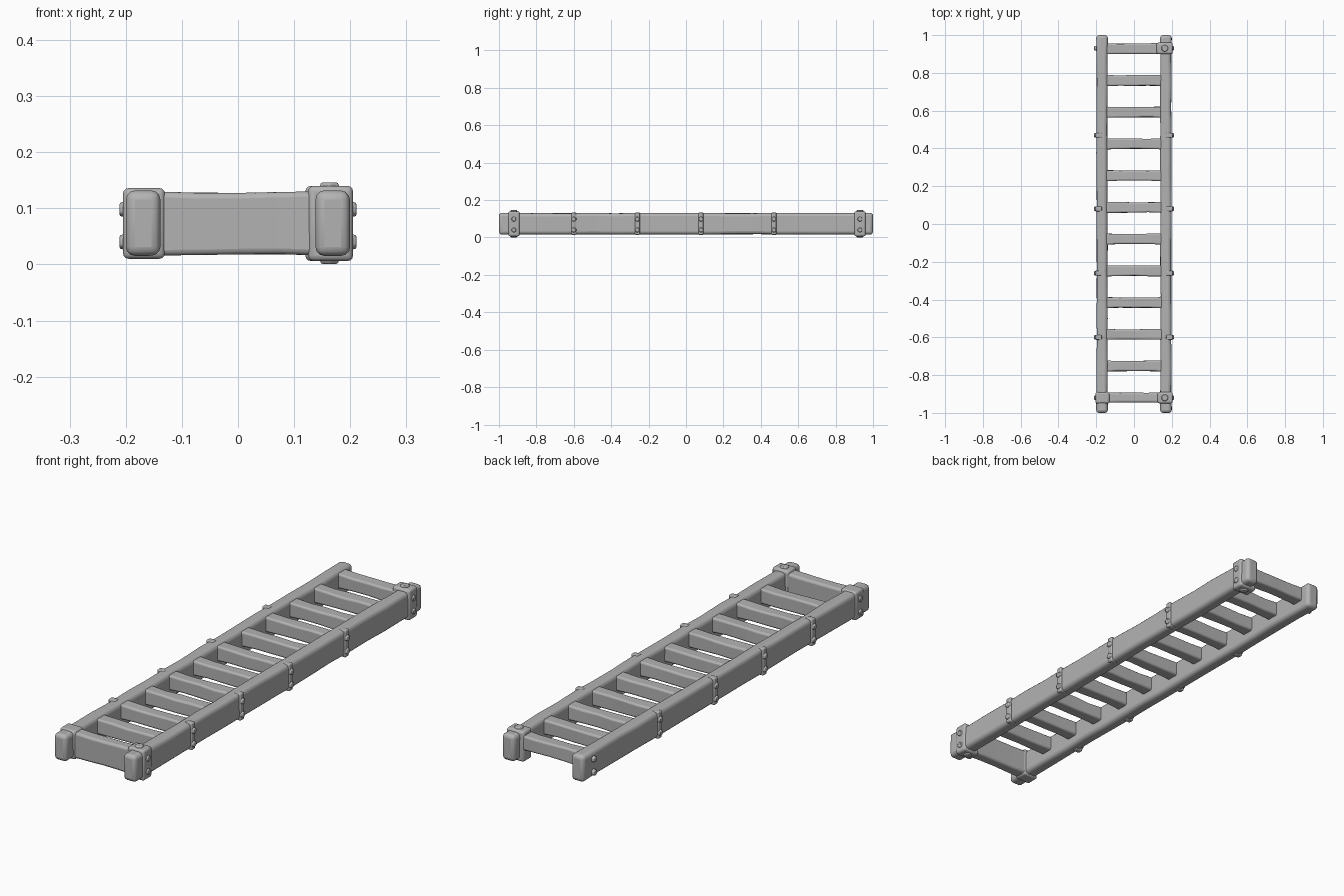
import bpy, bmesh, math, random
from mathutils import Matrix, Vector

random.seed(4)
cube = bpy.data.objects.get("Cube")
if cube:
    bpy.data.objects.remove(cube, do_unlink=True)

grey = bpy.data.materials.new("worn_grey")
grey.use_nodes = True
colour = (0.45, 0.45, 0.45, 1)
grey.diffuse_color = colour
grey.node_tree.nodes["Principled BSDF"].inputs["Base Color"].default_value = colour


def finish(bm, name, bevel, segments=3):
    """Turn a bmesh into a softly bevelled grey object."""
    mesh = bpy.data.meshes.new(name)
    bm.to_mesh(mesh)
    bm.free()
    mesh.materials.append(grey)
    ob = bpy.data.objects.new(name, mesh)
    bpy.context.collection.objects.link(ob)
    mod = ob.modifiers.new("soft_edges", 'BEVEL')
    mod.width = bevel
    mod.segments = segments
    mod.limit_method = 'ANGLE'
    mod.angle_limit = math.radians(40)
    bpy.ops.object.select_all(action='DESELECT')
    ob.select_set(True)
    bpy.context.view_layer.objects.active = ob
    bpy.ops.object.shade_smooth_by_angle(angle=math.radians(40))
    return ob


def beam(name, low, high, bevel, axis=0, cuts=0, wear=0.0):
    """Box between two corners, sliced along one axis and slightly worn."""
    bm = bmesh.new()
    bmesh.ops.create_cube(bm, size=1)
    low, high = Vector(low), Vector(high)
    size, mid = high - low, (low + high) / 2
    bmesh.ops.transform(bm, matrix=Matrix.Translation(mid) @ Matrix.Diagonal((*size, 1)), verts=bm.verts)
    for i in range(1, cuts + 1):
        point, normal = low.copy(), Vector((0, 0, 0))
        point[axis] += size[axis] * i / (cuts + 1)
        normal[axis] = 1
        bmesh.ops.bisect_plane(bm, geom=bm.verts[:] + bm.edges[:] + bm.faces[:],
                               plane_co=point, plane_no=normal)
    for v in bm.verts:
        if low[axis] + 0.01 < v.co[axis] < high[axis] - 0.01:
            for k in range(3):
                if k != axis:
                    inward = 1 if v.co[k] < mid[k] else -1
                    v.co[k] += inward * random.uniform(0, wear)
    return finish(bm, name, bevel)


def bolt(name, centre, direction, radius, depth):
    """Chunky six-sided bolt head."""
    bm = bmesh.new()
    turn = Vector(direction).to_track_quat('Z', 'Y').to_matrix().to_4x4()
    bmesh.ops.create_cone(bm, cap_ends=True, segments=6, radius1=radius, radius2=radius * 0.8,
                          depth=depth, matrix=Matrix.Translation(centre) @ turn)
    finish(bm, name, 0.003, 2)


strap_ys = (-0.6, -0.26, 0.08, 0.47)
end_ys = (-0.92, 0.93)

for side, label in ((1, "left"), (-1, "right")):
    # Side rail with thick rounded ends
    inner, outer = side * 0.138, side * 0.2
    lo, hi = min(inner, outer), max(inner, outer)
    beam(label + "_rail", (lo, -1, 0.015), (hi, 1, 0.132), 0.016, 1, 15, 0.004)

    # Thin straps wrapped round the outside of the rail
    for y in strap_ys:
        a, b = sorted((side * 0.17, side * 0.204))
        beam(label + "_strap", (a, y - 0.013, 0.014), (b, y + 0.013, 0.133), 0.005)

    # Two bolts on every strap and rail end
    for y in strap_ys + end_ys:
        for z in (0.04, 0.098):
            bolt(label + "_bolt", (side * 0.203, y, z), (side, 0, 0), 0.016, 0.016)

# End brackets, missing from one corner
for label, side, y, reach, rise in (("front_left", 1, -0.92, 0.125, 0.007),
                                    ("back_left", 1, 0.93, 0.12, 0.007),
                                    ("front_right", -1, -0.92, 0.13, 0.003)):
    a, b = sorted((side * reach, side * 0.205))
    beam(label + "_bracket", (a, y - 0.03, 0.013 - rise), (b, y + 0.03, 0.133 + rise), 0.01)
    if side > 0:
        for z, up in ((0.139, 1), (0.008, -1)):
            bolt(label + "_cap_bolt", (side * 0.163, y, z), (0, 0, up), 0.022, 0.014)

# Full-height front board and the slimmer rungs behind it
beam("front_board", (-0.15, -0.946, 0.016), (0.15, -0.892, 0.13), 0.01, 0, 3, 0.003)
for i in range(1, 12):
    y = -0.92 + i * 0.168
    beam("rung", (-0.15, y - 0.029, 0.058), (0.15, y + 0.029, 0.124), 0.008, 0, 3, 0.004)
